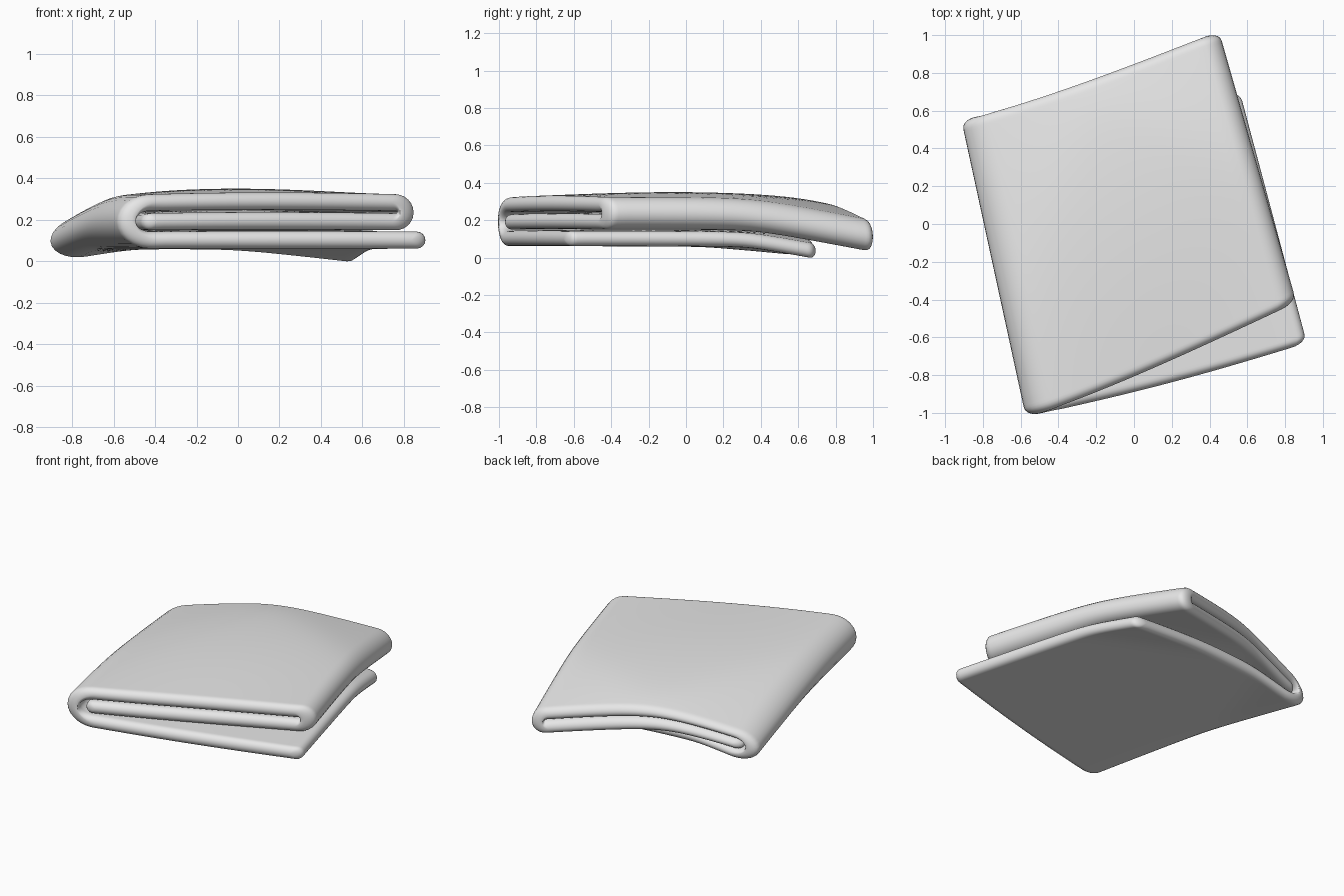
import bpy, bmesh, math
from mathutils import Vector

if "Cube" in bpy.data.objects:
    bpy.data.objects.remove(bpy.data.objects["Cube"])

R = 0.041            # half thickness of the cloth
W, D = 1.5, 1.53     # folded width and depth
LOW, MID, TOP = 0.114, 0.203, 0.296

# plan corners: front-left, front-right, back-right, back-left
QUAD_LOW = [(-0.57, -1.02), (0.915, -0.63), (0.56, 0.70), (-0.90, 0.565)]
QUAD_TOP = [(-0.575, -1.025), (0.86, -0.415), (0.45, 1.02), (-0.93, 0.545)]


def line(a, b, z, n):
    return [Vector((a + (b - a) * i / n, z)) for i in range(n + 1)]


def arc(c, z, rx, rz, side, n):
    # turn from low to high (side -1) or from high to low (side +1)
    pts = []
    for i in range(1, n):
        t = math.pi * i / n
        pts.append(Vector((c + side * rx * math.sin(t), z + side * rz * math.cos(t))))
    return pts


# centreline of the fold: bottom layer, left turn, top layer, right turn, tucked layer
lc, rc = R + 0.12, W - R - 0.05
bottom_run = line(W - R, lc, LOW, 28)
left_turn = arc(lc, (LOW + TOP) / 2, 0.12, (TOP - LOW) / 2, -1, 14)
upper_run = (line(lc, rc, TOP, 28)
             + arc(rc, (MID + TOP) / 2, 0.05, (TOP - MID) / 2, 1, 12)
             + line(rc, 0.165, MID, 28))
path = bottom_run + left_turn + upper_run
# weight 0 follows the lower plan, 1 follows the upper plan
weights = ([0.0] * len(bottom_run)
           + [(i + 1) / (len(left_turn) + 1) for i in range(len(left_turn))]
           + [1.0] * len(upper_run))


def outline(h):
    """Closed outline of the folded strip with rounded free ends: (point, weight)."""
    left, right, dirs = [], [], []
    n = len(path)
    for i, p in enumerate(path):
        d = (path[min(i + 1, n - 1)] - path[max(i - 1, 0)]).normalized()
        nrm = Vector((-d.y, d.x))
        left.append((p + nrm * h, weights[i]))
        right.append((p - nrm * h, weights[i]))
        dirs.append((d, nrm))

    def cap(p, d, nrm, w):
        return [(p + (nrm * math.cos(t) + d * math.sin(t)) * h, w)
                for t in (math.pi * k / 8 for k in range(1, 8))]
    d0, n0 = dirs[0]
    d1, n1 = dirs[-1]
    return left + cap(path[-1], d1, n1, 1.0) + right[::-1] + cap(path[0], -d0, -n0, 0.0)


def hinge(x, start, soft):
    # smooth ramp that begins at start
    x -= start
    return (x + math.sqrt(x * x + soft * soft)) / 2


def drape(u, v, z, w):
    """Place a point of the strip in space and let the corners sag."""
    q = [Vector(a).lerp(Vector(b), w) for a, b in zip(QUAD_LOW, QUAD_TOP)]
    x, y = q[0].lerp(q[1], u).lerp(q[3].lerp(q[2], u), v)
    uc = min(1.0, max(0.0, u))
    # slight sway of the front and back edges
    y -= w * 0.026 * math.sin(math.pi * uc ** 0.75)
    y -= (1 - w) * 0.02 * math.sin(math.pi * uc) * (1 - v)
    level = max(0.0, min(1.0, (z - 0.07) / 0.27))
    z -= (0.235 + 0.01 * level) * hinge(0.4 * x + 0.9 * y, 0.55, 0.08 + 0.10 * level)
    z -= (0.19 + 0.06 * level) * hinge(-0.9 * x + 0.3 * y, 0.63 - 0.20 * level,
                                       0.07 + 0.10 * level)
    z += 0.032 * level * math.sin(math.pi * uc) * (0.25 + 0.75 * math.sin(math.pi * v))
    return Vector((x, y, z))


# stations along the depth: rounded rims at both ends
C = 0.06
rim = [C * (1 - math.cos(math.pi / 2 * i / 7)) for i in range(8)]
stations = ([(e, e) for e in rim]
            + [(C + (D - 2 * C) * i / 26, C) for i in range(1, 26)]
            + [(D - e, e) for e in reversed(rim)])

bm = bmesh.new()
rings = []
for dist, e in stations:
    k = max(0.0, 1 - min(e, R) / R)
    h = R * math.sqrt(max(0.0, 1 - k * k))
    inset = C - math.sqrt(max(0.0, C * C - (C - e) ** 2))
    s = 1 - 1.4 * inset / W
    rings.append([bm.verts.new(drape(0.5 + (p.x / W - 0.5) * s, dist / D, p.y, w))
                  for p, w in outline(h)])
for a, b in zip(rings, rings[1:]):
    n = len(a)
    for i in range(n):
        bm.faces.new((a[i], a[(i + 1) % n], b[(i + 1) % n], b[i]))

# close the thin seam at each rim and stand the cloth on the ground
bmesh.ops.remove_doubles(bm, verts=bm.verts, dist=0.0003)
bmesh.ops.recalc_face_normals(bm, faces=bm.faces)
low = min(v.co.z for v in bm.verts)
for v in bm.verts:
    v.co.z -= low
for f in bm.faces:
    f.smooth = True

mesh = bpy.data.meshes.new("folded_towel")
bm.to_mesh(mesh)
bm.free()
towel = bpy.data.objects.new("folded_towel", mesh)
bpy.context.collection.objects.link(towel)

mat = bpy.data.materials.new("light_grey_cloth")
mat.diffuse_color = (0.8, 0.8, 0.8, 1)
mat.use_nodes = True
mat.node_tree.nodes["Principled BSDF"].inputs["Base Color"].default_value = mat.diffuse_color
mesh.materials.append(mat)
